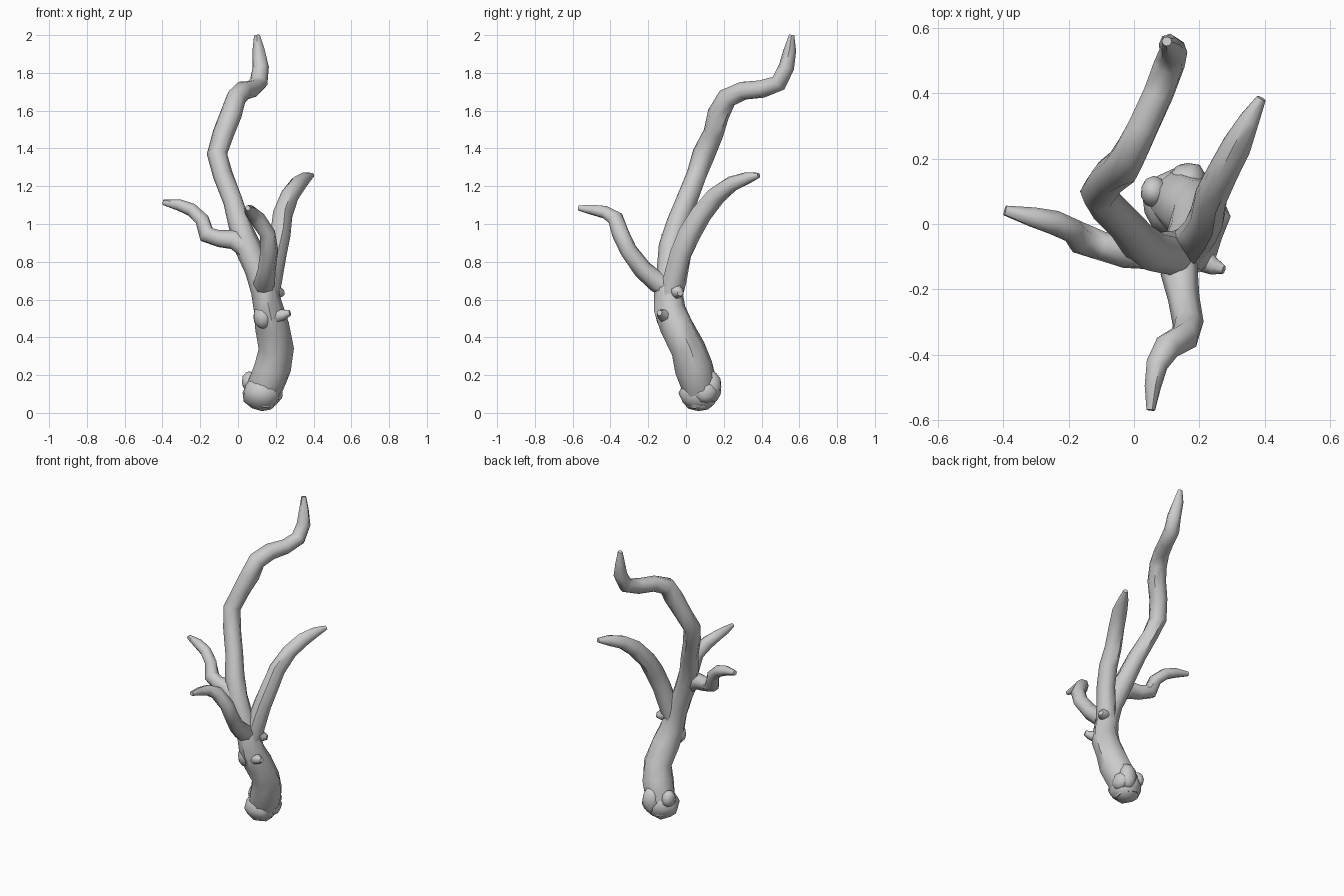
import bpy, bmesh, random
from mathutils import Vector

random.seed(4)
SIDES = 8


def finish(name, bm):
    bmesh.ops.recalc_face_normals(bm, faces=bm.faces)
    me = bpy.data.meshes.new(name)
    bm.to_mesh(me)
    bm.free()
    for p in me.polygons:
        p.use_smooth = True
    ob = bpy.data.objects.new(name, me)
    bpy.context.collection.objects.link(ob)
    bpy.context.view_layer.objects.active = ob
    ob.select_set(True)
    bpy.ops.object.shade_smooth_by_angle(angle=0.9)
    ob.select_set(False)


def limb(name, pts):
    """Gnarled tube through (x, y, z, radius) points, rings carried along the path."""
    import math
    bm = bmesh.new()
    pos = [Vector(p[:3]) for p in pts]
    n = len(pos)
    side, rings = Vector((1, 0.2, 0)), []
    for i in range(n):
        a, b = pos[max(i - 1, 0)], pos[min(i + 1, n - 1)]
        t = (pos[i] - a).normalized() + (b - pos[i]).normalized()
        t.normalize()
        side = (side - t * side.dot(t)).normalized()
        up = t.cross(side)
        ring = []
        for k in range(SIDES):
            ang = 2 * math.pi * k / SIDES
            r = pts[i][3] * random.uniform(0.96, 1.12)
            ring.append(bm.verts.new(pos[i] + (side * math.cos(ang) + up * math.sin(ang)) * r))
        rings.append(ring)
    for r0, r1 in zip(rings, rings[1:]):
        for k in range(SIDES):
            j = (k + 1) % SIDES
            bm.faces.new((r0[k], r0[j], r1[j], r1[k]))
    bm.faces.new(rings[0])
    bm.faces.new(rings[-1])
    finish(name, bm)


def lump(name, loc, size):
    """Knobbly low-poly burl."""
    bm = bmesh.new()
    bmesh.ops.create_icosphere(bm, subdivisions=2, radius=1)
    for v in bm.verts:
        f = random.uniform(0.92, 1.04)
        v.co = Vector(loc) + Vector([c * s * f for c, s in zip(v.co, size)])
    finish(name, bm)


# trunk running into the tallest branch
limb("trunk", [
    (.12, .08, .04, .07), (.14, .07, .14, .095), (.18, .04, .24, .095), (.20, .01, .34, .088),
    (.18, -.05, .46, .082), (.16, -.085, .55, .078), (.14, -.09, .65, .07),
    (.10, -.09, .76, .064), (.05, -.08, .88, .065), (.01, -.045, 1.0, .056),
    (-.025, 0, 1.12, .052), (-.08, .055, 1.26, .052), (-.11, .095, 1.37, .055),
    (-.075, .145, 1.48, .056), (-.035, .175, 1.58, .056), (-.01, .22, 1.665, .053),
    (.03, .30, 1.705, .050), (.075, .40, 1.715, .044), (.11, .49, 1.745, .045),
    (.12, .53, 1.83, .040), (.108, .55, 1.92, .030), (.10, .56, 2.0, .014)])

# right branch leaning back
limb("right_branch", [
    (.15, -.09, .58, .055), (.17, -.06, .70, .058), (.20, -.025, .84, .056), (.225, .02, .95, .056),
    (.235, .08, 1.05, .052), (.275, .16, 1.15, .048), (.315, .24, 1.21, .042),
    (.355, .32, 1.24, .032), (.39, .385, 1.258, .014)])

# front branch
limb("front_branch", [
    (.14, -.08, .65, .05), (.14, -.15, .69, .054), (.15, -.23, .76, .047), (.165, -.305, .86, .044),
    (.155, -.345, .95, .043), (.10, -.375, 1.03, .040), (.07, -.43, 1.062, .032),
    (.058, -.50, 1.075, .025), (.052, -.57, 1.085, .013)])

# left branch
limb("left_branch", [
    (.07, -.09, .85, .05), (-.02, -.08, .92, .052), (-.10, -.065, .925, .044), (-.165, -.045, .945, .045),
    (-.19, -.02, 1.02, .038), (-.245, .005, 1.075, .034), (-.31, .02, 1.10, .030),
    (-.395, .042, 1.115, .015)])

# broken twig stubs
limb("upper_stub", [(.15, -.08, .69, .045), (.19, -.055, .655, .036), (.215, -.04, .635, .03), (.24, -.03, .635, .016)])
limb("lower_stub", [(.16, -.08, .48, .05), (.21, -.11, .515, .036), (.245, -.13, .52, .026), (.275, -.14, .53, .014)])

# bark shoulder and the burls at the foot
lump("bark_shoulder", (.135, -.105, .51), (.055, .055, .07))
lump("root_burl", (.125, .065, .105), (.105, .105, .10))
lump("back_burl", (.165, .135, .14), (.06, .055, .09))
lump("left_burl", (.06, .10, .165), (.042, .05, .055))
lump("right_burl", (.195, .10, .11), (.045, .065, .06))
